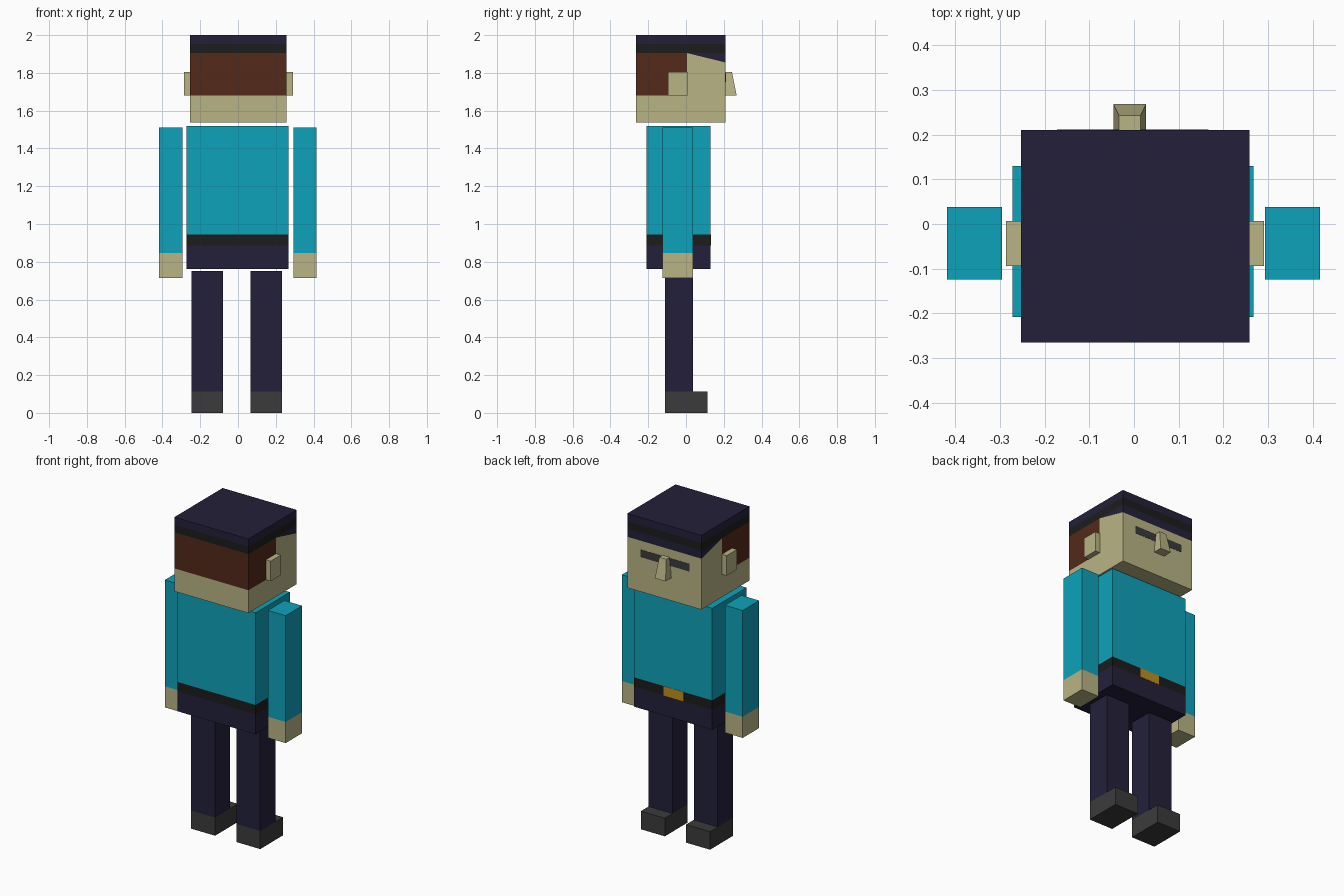
import bpy
import bmesh

if "Cube" in bpy.data.objects:
    bpy.data.objects.remove(bpy.data.objects["Cube"])


def material(name, hex_rgb):
    """Material whose diffuse colour is the linear value of an sRGB hex."""
    def lin(c):
        c /= 255
        return c / 12.92 if c <= 0.04045 else ((c + 0.055) / 1.055) ** 2.4
    m = bpy.data.materials.new(name)
    m.diffuse_color = (*[lin(c) for c in bytes.fromhex(hex_rgb)], 1)
    m.use_nodes = True
    m.node_tree.nodes["Principled BSDF"].inputs["Base Color"].default_value = m.diffuse_color
    return m


SKIN = material("skin", "B9B585")
HAIR = material("brown", "54291A")
NAVY = material("navy", "23203A")
BLACK = material("black", "1C1C1C")
TEAL = material("teal", "0EA2BA")
GREY = material("dark grey", "3B3B3B")
GOLD = material("gold", "C08F1A")


def prism(name, x, profile, mat):
    """Extrude a (y, z) side profile between two x values."""
    bm = bmesh.new()
    face = bm.faces.new([bm.verts.new((x[0], y, z)) for y, z in profile])
    ext = bmesh.ops.extrude_face_region(bm, geom=[face], use_keep_orig=True)
    moved = [v for v in ext["geom"] if isinstance(v, bmesh.types.BMVert)]
    bmesh.ops.translate(bm, verts=moved, vec=(x[1] - x[0], 0, 0))
    bmesh.ops.recalc_face_normals(bm, faces=bm.faces)
    mesh = bpy.data.meshes.new(name)
    bm.to_mesh(mesh)
    bm.free()
    mesh.materials.append(mat)
    obj = bpy.data.objects.new(name, mesh)
    bpy.context.collection.objects.link(obj)
    return obj


def box(name, x, y, z, mat):
    return prism(name, x, [(y[0], z[0]), (y[1], z[0]), (y[1], z[1]), (y[0], z[1])], mat)


# Head: jaw and face block, hair at the front, layered cap with sloping brim
HX, HY = (-0.253, 0.258), (-0.265, 0.21)
HAIRLINE = 0.005
prism("head", HX, [(HY[0], 1.537), (HY[1], 1.537), (HY[1], 1.855),
                   (HAIRLINE, 1.905), (HAIRLINE, 1.68), (HY[0], 1.68)], SKIN)
box("hair", HX, (HY[0], HAIRLINE), (1.68, 1.905), HAIR)
prism("cap_brim", HX, [(HAIRLINE, 1.905), (HY[1], 1.855), (HY[1], 1.905)], NAVY)
box("cap_band", HX, HY, (1.905, 1.953), BLACK)
box("cap_top", HX, HY, (1.953, 2.0), NAVY)

# Ears
for side, x in (("left", (-0.286, HX[0])), ("right", (HX[1], 0.291))):
    box(f"{side}_ear", x, (-0.094, 0.007), (1.68, 1.805), SKIN)

# Nose: wedge whose top is pinched narrower
nose = prism("nose", (-0.046, 0.027),
             [(0.21, 1.68), (0.268, 1.68), (0.243, 1.805), (0.21, 1.805)], SKIN)
for v in nose.data.vertices:
    if v.co.z > 1.75:
        v.co.x = -0.0095 + (v.co.x + 0.0095) * 0.67

# Eyes
for side, x in (("left", (-0.172, -0.035)), ("right", (0.016, 0.166))):
    box(f"{side}_eye", x, (0.205, 0.2115), (1.753, 1.80), GREY)

# Torso: shirt, belt with buckle, hips
TX, TY = (-0.272, 0.267), (-0.208, 0.13)
box("shirt", TX, TY, (0.945, 1.52), TEAL)
box("belt", TX, TY, (0.887, 0.945), BLACK)
box("belt_buckle", (-0.076, 0.062), (0.12, 0.1315), (0.887, 0.945), GOLD)
box("hips", TX, TY, (0.762, 0.887), NAVY)

# Arms and legs
for side, arm_x, leg_x in (("left", (-0.418, -0.295), (-0.245, -0.08)),
                           ("right", (0.293, 0.416), (0.067, 0.232))):
    box(f"{side}_sleeve", arm_x, (-0.124, 0.038), (0.847, 1.51), TEAL)
    box(f"{side}_hand", arm_x, (-0.124, 0.038), (0.715, 0.847), SKIN)
    box(f"{side}_trouser_leg", leg_x, (-0.112, 0.037), (0.113, 0.75), NAVY)
    box(f"{side}_shoe", leg_x, (-0.112, 0.113), (0.0, 0.113), GREY)
